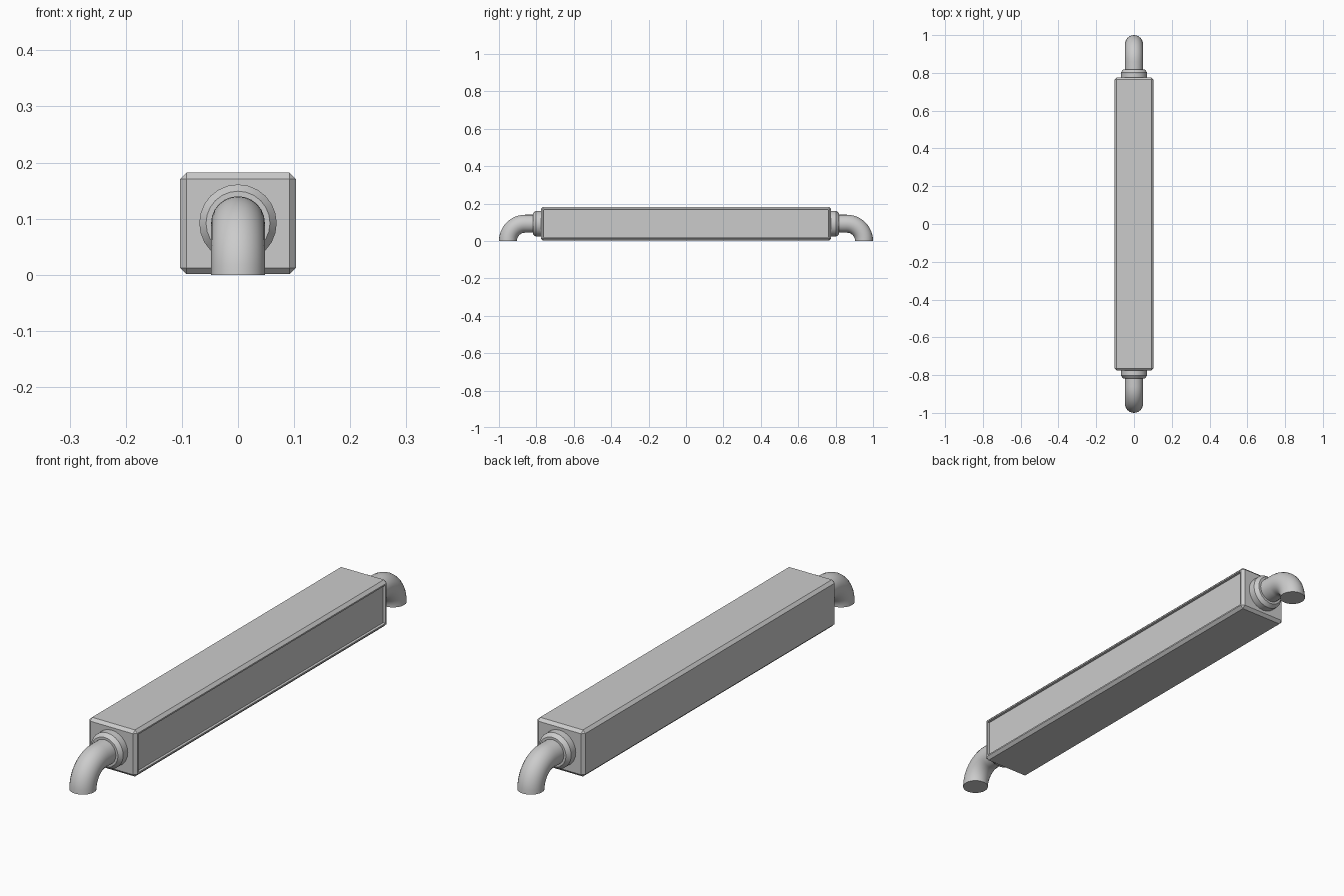
import bpy, bmesh, math
from mathutils import Matrix

if "Cube" in bpy.data.objects:
    bpy.data.objects.remove(bpy.data.objects["Cube"])

CENTRE_Z = 0.092
SIDES = 24


def add_object(name, bm, smooth=False):
    bmesh.ops.recalc_face_normals(bm, faces=bm.faces[:])
    mesh = bpy.data.meshes.new(name)
    bm.to_mesh(mesh)
    bm.free()
    obj = bpy.data.objects.new(name, mesh)
    bpy.context.collection.objects.link(obj)
    if smooth:
        bpy.ops.object.select_all(action='DESELECT')
        obj.select_set(True)
        bpy.context.view_layer.objects.active = obj
        bpy.ops.object.shade_smooth_by_angle(angle=math.radians(30))
    return obj


def swept_fitting(name, stations):
    """Loft capped rings through (y, z, tilt, radius) and mirror front to back."""
    bm = bmesh.new()
    rings = []
    for y, z, tilt, r in stations:
        ring = []
        for i in range(SIDES):
            a = 2 * math.pi * i / SIDES
            up = r * math.sin(a)
            ring.append(bm.verts.new((r * math.cos(a),
                                      y - up * math.sin(tilt),
                                      z + up * math.cos(tilt))))
        rings.append(ring)
    for a, b in zip(rings, rings[1:]):
        for i in range(SIDES):
            j = (i + 1) % SIDES
            bm.faces.new((a[i], a[j], b[j], b[i]))
    bm.faces.new(rings[0])
    bm.faces.new(rings[-1])
    obj = add_object(name, bm, smooth=True)
    mirror = obj.modifiers.new("both_ends", 'MIRROR')
    mirror.use_axis = (False, True, False)
    mirror.use_mirror_merge = False
    return obj


# Chamfered box with a shallow framed recess on its right side
bm = bmesh.new()
bmesh.ops.create_cube(bm, size=1, matrix=Matrix.Translation((0, 0, 0.0915))
                      @ Matrix.Diagonal((0.206, 1.55, 0.181, 1)))
bmesh.ops.bevel(bm, geom=bm.edges[:], offset=0.011, segments=1,
                profile=0.5, affect='EDGES')
bm.normal_update()
side = max(bm.faces, key=lambda f: f.calc_center_median().x)
bmesh.ops.inset_individual(bm, faces=[side], thickness=0.008)
bmesh.ops.inset_individual(bm, faces=[side], thickness=0.0003, depth=-0.01)
add_object("housing", bm)

# Round collars with a chamfered outer rim
swept_fitting("collars", [(-0.77, CENTRE_Z, 0, 0.069),
                          (-0.803, CENTRE_Z, 0, 0.069),
                          (-0.818, CENTRE_Z, 0, 0.057)])

# Elbow pipes bending down to the ground
bend_y, bend_r, steps = -0.86, 0.092, 12
elbow = [(-0.80, CENTRE_Z, 0, 0.048)]
for k in range(steps + 1):
    t = math.pi / 2 * k / steps
    elbow.append((bend_y - bend_r * math.sin(t), bend_r * math.cos(t), t, 0.048))
swept_fitting("elbow_pipes", elbow)
